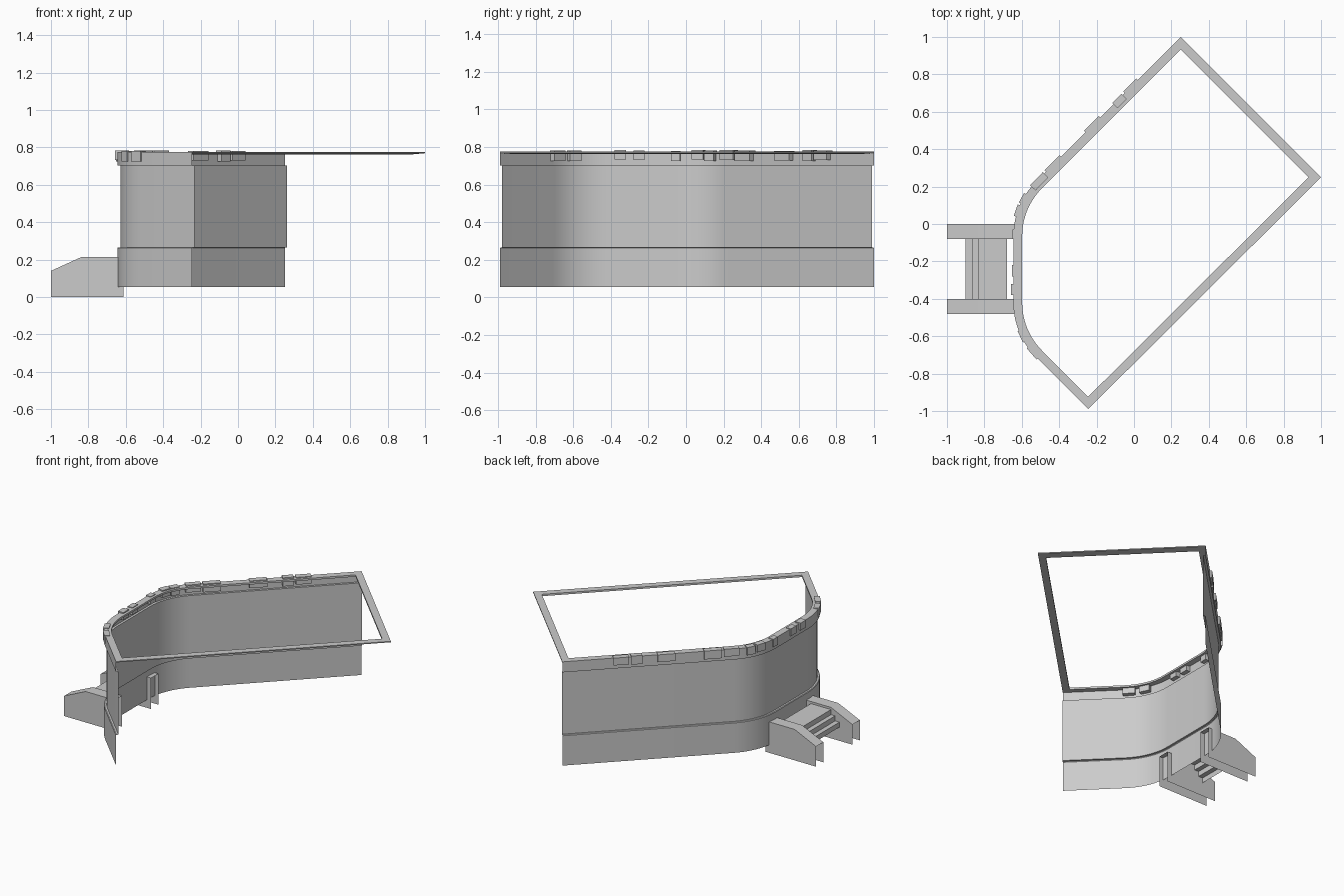
import bpy, math, random
from mathutils import Vector

if "Cube" in bpy.data.objects:
    bpy.data.objects.remove(bpy.data.objects["Cube"])

random.seed(4)


def make(name, verts, faces, smooth=False):
    me = bpy.data.meshes.new(name)
    me.from_pydata(verts, [], faces)
    ob = bpy.data.objects.new(name, me)
    bpy.context.collection.objects.link(ob)
    if smooth:
        bpy.ops.object.select_all(action='DESELECT')
        ob.select_set(True)
        bpy.context.view_layer.objects.active = ob
        bpy.ops.object.shade_smooth_by_angle(angle=math.radians(30))
    return ob


def round_corner(prev, cor, nxt, t, n=10):
    a = cor + (prev - cor).normalized() * t
    b = cor + (nxt - cor).normalized() * t
    r = t / math.tan(math.radians(22.5))
    mid = ((a + b) / 2 - cor).normalized()
    c = cor + mid * math.hypot(t, r)
    ang = math.atan2((a - c).y, (a - c).x) % math.tau
    end = math.atan2((b - c).y, (b - c).x) % math.tau
    return [c + r * Vector((math.cos(ang + (end - ang) * i / n),
                            math.sin(ang + (end - ang) * i / n))) for i in range(n + 1)]


def inset(path, d, closed):
    """Mitred inward offset of a clockwise-seen-from-above path (interior on the right)."""
    out, n = [], len(path)
    for i, p in enumerate(path):
        a = path[i - 1] if closed or i > 0 else None
        b = path[(i + 1) % n] if closed or i < n - 1 else None
        nrm = [Vector((e.y, -e.x)).normalized() for e in
               ([p - a] if a is not None else []) + ([b - p] if b is not None else [])]
        m = sum(nrm, Vector((0, 0))).normalized()
        out.append(p + m * d / m.dot(nrm[0]))
    return out


def sweep(name, path, section, closed=False, loop_section=False):
    """Sweep (inset, z) section points along a path."""
    n, m = len(path), len(section)
    verts = [(p.x, p.y, z) for d, z in section for p in inset(path, d, closed)]
    faces = []
    for j in range(m if loop_section else m - 1):
        k = (j + 1) % m
        for i in range(n if closed else n - 1):
            q = (i + 1) % n
            faces.append((j * n + i, k * n + i, k * n + q, j * n + q))
    return make(name, verts, faces, True)


# Footprint: three-sided wall with two rounded corners, plus the far frame corner
S, N, E = Vector((-0.245, -0.99)), Vector((0.25, 1.0)), Vector((1.0, 0.25))
c1, c2 = Vector((-0.645, -0.59)), Vector((-0.645, 0.105))
path = [S] + round_corner(S, c1, c2, 0.17) + round_corner(c1, c2, N, 0.17) + [N]

# Wall sheet: base, ledge and recessed upper part
sweep("wall", path, [(0, 0.055), (0, 0.262), (0.004, 0.266), (0.016, 0.266), (0.016, 0.703)])
# Rim band over the wall
sweep("rim_band", path, [(0.016, 0.703), (0, 0.703), (0, 0.772)])
# Thin frame around the whole opening
sweep("top_frame", path + [E],
      [(0, 0.769), (0, 0.776), (0.047, 0.776), (0.047, 0.763)], True, True)


# Raised stone blocks on the rim, placed by their y range
def rim_point(y):
    for a, b in zip(path, path[1:]):
        if a.y <= y <= b.y:
            return a.lerp(b, (y - a.y) / (b.y - a.y)), (b - a).normalized()


spans = [(-.72, -.66), (-.63, -.57), (-.38, -.32), (-.28, -.22), (-.08, -.03), (.04, .10),
         (.11, .16), (.20, .27), (.28, .36), (.49, .57), (.64, .69), (.70, .77)]
verts, faces = [], []
for y0, y1 in spans:
    p, t = rim_point(y0)
    q, u = rim_point(y1)
    t = (q - p).normalized()
    out = Vector((-t.y, t.x))
    proud = random.uniform(0.006, 0.013)
    lo, hi = random.uniform(0.724, 0.735), random.uniform(0.779, 0.785)
    k = len(verts)
    for z in (lo, hi):
        for base, d in ((p, proud), (q, proud), (q, -0.03), (p, -0.03)):
            v = base + out * d
            verts.append((v.x, v.y, z))
    faces += [tuple(k + i for i in f) for f in
              ((0, 1, 2, 3), (4, 7, 6, 5), (0, 4, 5, 1), (1, 5, 6, 2), (2, 6, 7, 3), (3, 7, 4, 0))]
make("rim_blocks", verts, faces)

# Stair side walls: two sheets joined by a top, open at the ends and below
side = [(-1, 0), (-1, 0.14), (-0.835, 0.215), (-0.612, 0.215), (-0.612, 0)]
for name, y0, y1 in (("stair_wall_front", -0.48, -0.40), ("stair_wall_back", -0.08, 0.0)):
    make(name, [(x, y, z) for y in (y0, y1) for x, z in side],
         [(4, 3, 2, 1, 0), (5, 6, 7, 8, 9), (1, 2, 7, 6), (2, 3, 8, 7)])

# Stair treads and risers
steps = [(-0.68, 0.20), (-0.835, 0.20), (-0.835, 0.165), (-0.867, 0.165),
         (-0.867, 0.13), (-0.90, 0.13), (-0.90, 0.095)]
n = len(steps)
make("stair_steps", [(x, y, z) for y in (-0.40, -0.08) for x, z in steps],
     [(i, n + i, n + i + 1, i + 1) for i in range(n - 1)])
